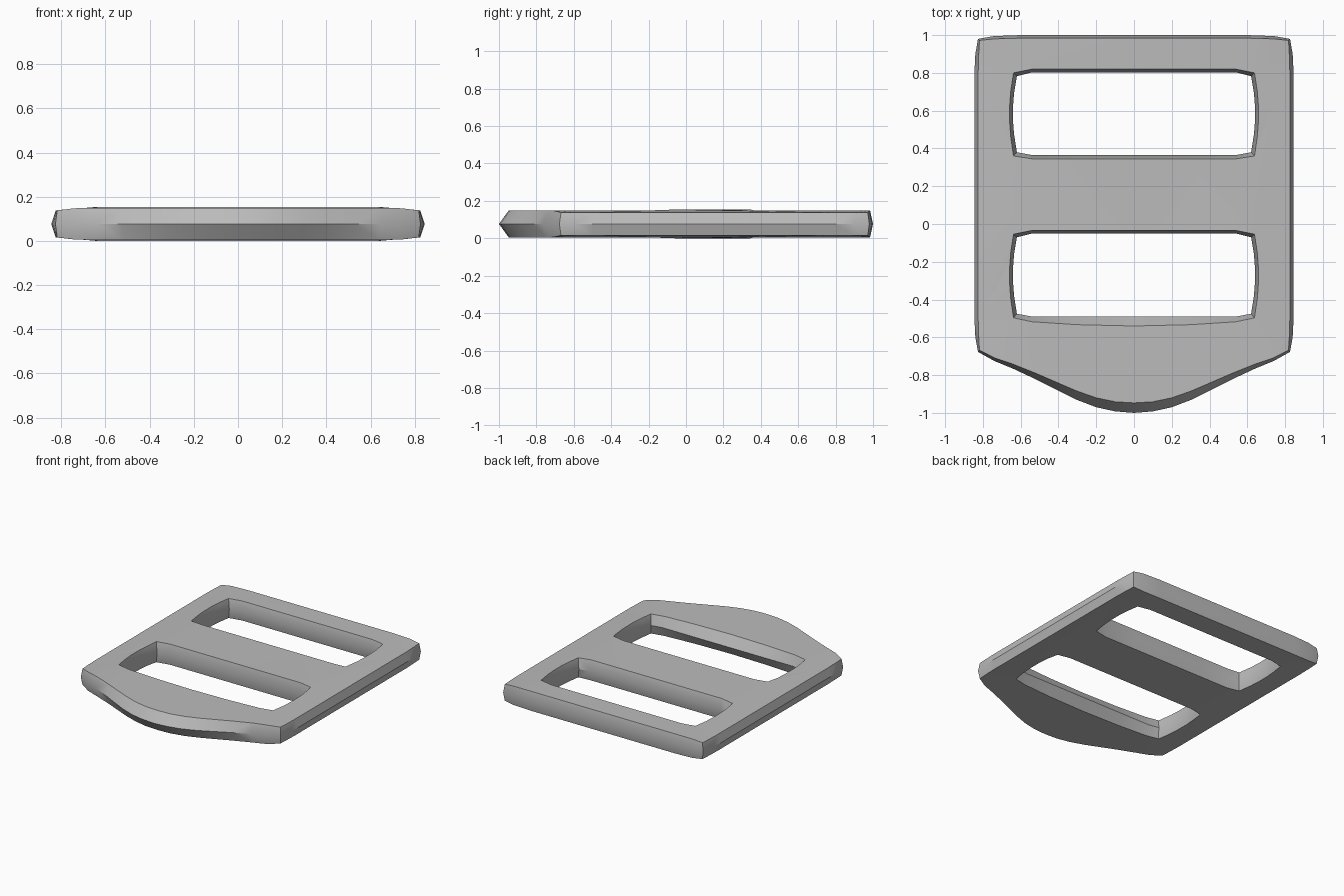
import bpy
import bmesh

cube = bpy.data.objects.get("Cube")
if cube:
    bpy.data.objects.remove(cube)

MID = 0.077  # height of the widest line around the rim


def half_height(x, y):
    """Face height above the middle: low at the outer rim corners, full on the middle bar."""
    side = min(max((abs(x) - 0.72) / 0.1, 0), 1)
    bar = 0.004 if -0.06 < y < 0.36 else 0
    return 0.073 + bar - 0.012 * side


def mirrored(half):
    """Closed loop from a right half that starts and ends on x = 0."""
    return half + [(-x, y) for x, y in reversed(half[1:-1])]


def slot(x, low, high, bow=0.0):
    """Right half of a strap slot with slightly bowed sides and tight corners."""
    height = high - low
    return mirrored([
        (0, low - bow), (0.3, low - bow * 0.75), (0.54, low - bow * 0.2),
        (x - 0.02, low + 0.015), (x - 0.005, low + 0.25 * height),
        (x, low + 0.4 * height), (x, low + 0.6 * height),
        (x - 0.005, high - 0.25 * height), (x - 0.02, high - 0.02),
        (0.54, high), (0, high)])


# Each pair is the widest line in the wall and the edge of the flat face
outline = mirrored([
    (0, -1), (0.1, -0.992), (0.2, -0.97), (0.3, -0.932), (0.4, -0.883),
    (0.52, -0.822), (0.64, -0.766), (0.74, -0.725), (0.826, -0.677),
    (0.84, -0.6), (0.845, -0.5), (0.845, 0.8), (0.84, 0.9), (0.826, 0.98),
    (0.74, 0.995), (0.6, 1), (0, 1)])
outline_face = mirrored([
    (0, -0.947), (0.1, -0.941), (0.2, -0.92), (0.3, -0.885), (0.4, -0.842),
    (0.52, -0.79), (0.64, -0.742), (0.74, -0.708), (0.818, -0.668),
    (0.822, -0.6), (0.825, -0.5), (0.825, 0.8), (0.822, 0.9), (0.818, 0.972),
    (0.74, 0.98), (0.6, 0.984), (0, 0.984)])
walls = [
    (outline, outline_face),
    (slot(0.64, 0.365, 0.803), slot(0.658, 0.345, 0.82)),
    (slot(0.64, -0.49, -0.05), slot(0.658, -0.512, -0.034, 0.028)),
]

bm = bmesh.new()
caps = {1: [], -1: []}
for middle, face in walls:
    count = len(middle)
    rim = [bm.verts.new((x, y, MID)) for x, y in middle]
    for sign, edges in caps.items():
        ring = [bm.verts.new((x, y, MID + sign * half_height(x, y))) for x, y in face]
        for i in range(count):
            j = (i + 1) % count
            bm.faces.new((rim[i], rim[j], ring[j], ring[i]))
            edges.append(bm.edges.get((ring[i], ring[j])))

# Upper and lower faces, filled around the slots
for sign, edges in caps.items():
    bmesh.ops.triangle_fill(bm, edges=edges, use_beauty=True, normal=(0, 0, sign))
bmesh.ops.recalc_face_normals(bm, faces=bm.faces[:])

mesh = bpy.data.meshes.new("strap_buckle")
bm.to_mesh(mesh)
bm.free()
buckle = bpy.data.objects.new("strap_buckle", mesh)
bpy.context.collection.objects.link(buckle)

grey = bpy.data.materials.new("plain_grey")
grey.use_nodes = True
colour = (0.5, 0.5, 0.5, 1)
grey.diffuse_color = colour
grey.node_tree.nodes["Principled BSDF"].inputs["Base Color"].default_value = colour
mesh.materials.append(grey)

bpy.ops.object.select_all(action="DESELECT")
buckle.select_set(True)
bpy.context.view_layer.objects.active = buckle
bpy.ops.object.shade_smooth_by_angle(angle=0.55)
